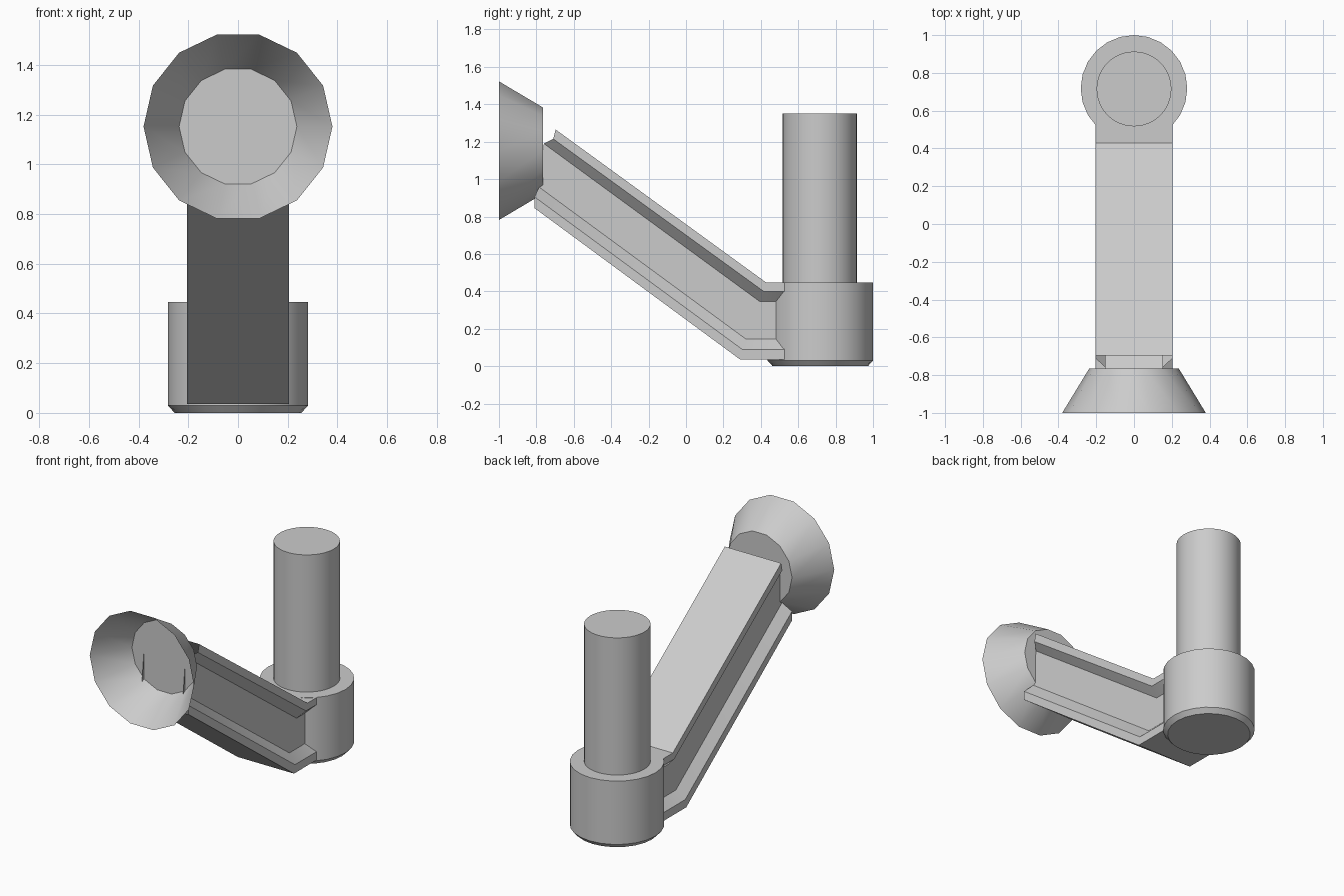
import bpy, bmesh
from math import cos, sin, tau, radians

if "Cube" in bpy.data.objects:
    bpy.data.objects.remove(bpy.data.objects["Cube"])


def finish(name, bm):
    bmesh.ops.recalc_face_normals(bm, faces=bm.faces[:])
    mesh = bpy.data.meshes.new(name)
    bm.to_mesh(mesh)
    bm.free()
    mesh.shade_smooth()
    mesh.set_sharp_from_angle(angle=radians(30))
    obj = bpy.data.objects.new(name, mesh)
    bpy.context.collection.objects.link(obj)
    return obj


def skin(bm, rings):
    """Join consecutive closed rings with quads."""
    for a, b in zip(rings, rings[1:]):
        n = len(a)
        for i in range(n):
            j = (i + 1) % n
            bm.faces.new((a[i], a[j], b[j], b[i]))


def lathe(name, profile, sides, centre, axis="z", cap_start=True, cap_end=True):
    """Revolve (radius, height) points around the z or y axis."""
    bm = bmesh.new()
    rings = []
    for r, h in profile:
        ring = []
        for i in range(sides):
            u, v = r * cos(tau * i / sides), r * sin(tau * i / sides)
            p = (u, v, h) if axis == "z" else (u, h, v)
            ring.append(bm.verts.new([a + b for a, b in zip(p, centre)]))
        rings.append(ring)
    skin(bm, rings)
    if cap_start:
        bm.faces.new(rings[0])
    if cap_end:
        bm.faces.new(rings[-1])
    return finish(name, bm)


# Base hub with chamfered bottom, and the upright post
lathe("hub", [(0.255, 0), (0.282, 0.03), (0.282, 0.447)], 24, (0, 0.718, 0))
lathe("post", [(0.198, 0.447), (0.198, 1.35)], 48, (0, 0.715, 0), cap_start=False)

# Flared cup, open at the front and closed at its narrow end
lathe("cup", [(0.38, -1.0), (0.237, -0.765)], 14, (0, 0, 1.152), axis="y",
      cap_start=False)

# Bent I-beam arm: half section widths from bottom to top, then (y, z) stations
widths = [0.205, 0.205, 0.15, 0.15, 0.205, 0.205]
stations = [
    [(0.60, 0.035), (0.60, 0.09), (0.60, 0.145),
     (0.60, 0.345), (0.60, 0.40), (0.60, 0.446)],
    [(0.29, 0.035), (0.30, 0.09), (0.32, 0.145),
     (0.395, 0.345), (0.415, 0.40), (0.43, 0.446)],
    [(-0.81, 0.845), (-0.81, 0.905), (-0.785, 0.957),
     (-0.76, 1.19), (-0.71, 1.215), (-0.697, 1.265)],
]
bm = bmesh.new()
rings = []
for st in stations:
    half = [(w, y, z) for w, (y, z) in zip(widths, st)]
    loop = half + [(-x, y, z) for x, y, z in reversed(half)]
    rings.append([bm.verts.new(p) for p in loop])
skin(bm, rings)
finish("arm", bm)
